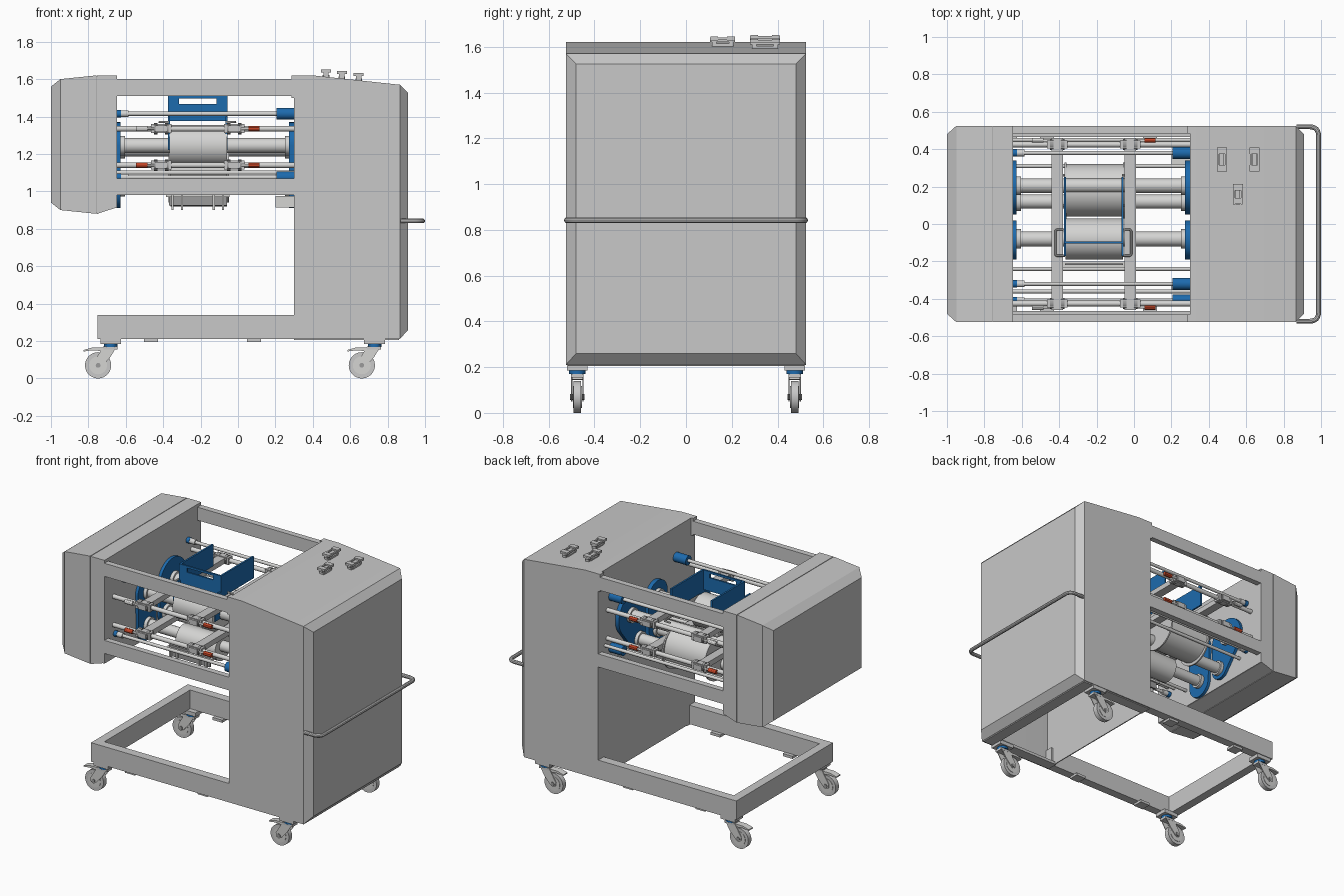
import bpy, bmesh, math
from mathutils import Vector, Matrix

if "Cube" in bpy.data.objects:
    bpy.data.objects.remove(bpy.data.objects["Cube"])


def material(name, rgb):
    m = bpy.data.materials.new(name)
    m.diffuse_color = (*rgb, 1)
    m.use_nodes = True
    m.node_tree.nodes["Principled BSDF"].inputs["Base Color"].default_value = m.diffuse_color
    return m


BODY = material("body grey", (0.58, 0.58, 0.58))
METAL = material("light metal", (0.66, 0.66, 0.65))
DARK = material("dark grey", (0.33, 0.33, 0.33))
BLUE = material("machine blue", (0.012, 0.145, 0.42))
RED = material("lever red", (0.55, 0.06, 0.02))


def finish(name, bm, mat):
    bmesh.ops.recalc_face_normals(bm, faces=bm.faces)
    me = bpy.data.meshes.new(name)
    bm.to_mesh(me)
    bm.free()
    me.materials.append(mat)
    ob = bpy.data.objects.new(name, me)
    bpy.context.collection.objects.link(ob)
    return ob


def box(name, x, y, z, mat=BODY):
    """Box from (min, max) ranges."""
    bm = bmesh.new()
    bmesh.ops.create_cube(bm, size=1)
    for v in bm.verts:
        v.co = [r[0] + (c + 0.5) * (r[1] - r[0]) for r, c in zip((x, y, z), v.co)]
    return finish(name, bm, mat)


def cyl(name, c, r, length, axis="X", mat=METAL, n=32, r2=None):
    bm = bmesh.new()
    rot = {"X": Matrix.Rotation(math.pi / 2, 4, "Y"),
           "Y": Matrix.Rotation(math.pi / 2, 4, "X"), "Z": Matrix()}[axis]
    bmesh.ops.create_cone(bm, cap_ends=True, segments=n, radius1=r, radius2=r2 or r,
                          depth=length, matrix=Matrix.Translation(c) @ rot)
    return finish(name, bm, mat)


def rod(name, x0, x1, y, z, r, mat=METAL, n=32):
    return cyl(name, ((x0 + x1) / 2, y, z), r, x1 - x0, "X", mat, n)


def prism(name, pts, y0, y1, mat):
    """Extrude an x-z outline along y."""
    bm = bmesh.new()
    f = bm.faces.new([bm.verts.new((x, y0, z)) for x, z in pts])
    ext = bmesh.ops.extrude_face_region(bm, geom=[f])["geom"]
    bmesh.ops.translate(bm, verts=[e for e in ext if isinstance(e, bmesh.types.BMVert)],
                        vec=(0, y1 - y0, 0))
    return finish(name, bm, mat)


def loft(name, sections, mat=BODY, open_bottom=False):
    """Join rectangular sections (x, half width, z low, z high) along x."""
    bm = bmesh.new()
    rings = [[bm.verts.new((x, y, z)) for y, z in ((-w, a), (w, a), (w, b), (-w, b))]
             for x, w, a, b in sections]
    for i, (p, q) in enumerate(zip(rings, rings[1:])):
        for k in range(4):
            if open_bottom and k == 0 and i < len(rings) - 2:
                continue
            bm.faces.new((p[k], p[(k + 1) % 4], q[(k + 1) % 4], q[k]))
    bm.faces.new(rings[0])
    bm.faces.new(rings[-1])
    return finish(name, bm, mat)


def hull(name, circles, x0, x1, mat=BLUE):
    """Rounded plate wrapped around circles (y, z, r)."""
    bm = bmesh.new()
    for y, z, r in circles:
        for i in range(40):
            a = math.tau * i / 40
            for x in (x0, x1):
                bm.verts.new((x, y + r * math.cos(a), z + r * math.sin(a)))
    res = bmesh.ops.convex_hull(bm, input=bm.verts)
    loose = {e for e in res["geom_interior"] + res["geom_unused"] if isinstance(e, bmesh.types.BMVert)}
    bmesh.ops.delete(bm, geom=list(loose), context="VERTS")
    bmesh.ops.dissolve_limit(bm, angle_limit=0.01, verts=bm.verts, edges=bm.edges)
    return finish(name, bm, mat)


def tube(name, pts, r, mat=METAL, bend=0.03):
    """Round bar along a path with rounded corners."""
    pts = [Vector(p) for p in pts]
    path = [pts[0]]
    for a, b, c in zip(pts, pts[1:], pts[2:]):
        p, q = b + (a - b).normalized() * bend, b + (c - b).normalized() * bend
        path += [p.lerp(b, t).lerp(b.lerp(q, t), t) for t in [i / 6 for i in range(7)]]
    path.append(pts[-1])
    cu = bpy.data.curves.new(name, "CURVE")
    cu.dimensions, cu.bevel_depth, cu.bevel_resolution, cu.use_fill_caps = "3D", r, 3, True
    sp = cu.splines.new("POLY")
    sp.points.add(len(path) - 1)
    for s, p in zip(sp.points, path):
        s.co = (*p, 1)
    cu.materials.append(mat)
    ob = bpy.data.objects.new(name, cu)
    bpy.context.collection.objects.link(ob)


# Housings: hollow right cabinet, left cover and its inner wall
cab = loft("cabinet", [(0.30, 0.525, 0.21, 1.62), (0.40, 0.525, 0.21, 1.62), (0.865, 0.525, 0.21, 1.57),
                       (0.91, 0.48, 0.26, 1.525)], open_bottom=True)
sol = cab.modifiers.new("wall", "SOLIDIFY")
sol.thickness, sol.offset = 0.01, -1
loft("left_cover", [(-1.0, 0.48, 0.94, 1.56), (-0.95, 0.525, 0.90, 1.60), (-0.757, 0.525, 0.88, 1.62)])
loft("left_housing", [(-0.753, 0.525, 0.88, 1.62), (-0.66, 0.525, 0.91, 1.62)])
box("cover_seam", (-0.76, -0.75), (-0.52, 0.52), (0.885, 1.615), DARK)
box("left_wall", (-0.662, -0.648), (-0.525, 0.525), (0.91, 1.62))

# Front and back frame beams, base rails
for s, side in ((-1, "front"), (1, "back")):
    y = sorted((s * 0.485, s * 0.525))
    box(side + "_top_beam", (-0.65, 0.302), y, (1.51, 1.60))
    box(side + "_beam_end", (0.285, 0.302), y, (1.50, 1.62))
    box(side + "_lower_beam", (-0.65, 0.302), y, (0.98, 1.07))
    box(side + "_base_rail", (-0.75, 0.32), sorted((s * 0.465, s * 0.525)), (0.21, 0.34))
    box(side + "_cabinet_foot_rail", (0.30, 0.86), sorted((s * 0.44, s * 0.515)), (0.205, 0.225))
    for x in (-0.465, 0.085):
        box(side + "_rail_tab", (x - 0.037, x + 0.037), sorted((s * 0.44, s * 0.51)), (0.194, 0.212))
box("base_end_rail", (-0.75, -0.69), (-0.525, 0.525), (0.21, 0.34))
box("cabinet_foot_end_rail", (0.78, 0.86), (-0.5, 0.5), (0.205, 0.225))

# Push handle
tube("push_handle", [(0.87, -0.52, 0.842), (0.987, -0.52, 0.842), (0.987, 0.52, 0.842), (0.87, 0.52, 0.842)],
     0.013, BODY, 0.05)

# Roof latches
for x, y, z, h in ((0.47, 0.345, 1.61, 0.065), (0.645, 0.345, 1.592, 0.065), (0.555, 0.16, 1.602, 0.055)):
    box("latch_base", (x - 0.018, x + 0.018), (y - h + 0.02, y + h - 0.02), (z - 0.01, z + 0.012))
    box("latch_bar", (x - 0.012, x + 0.012), (y - h, y + h), (z + 0.018, z + 0.032))
    for s in (-1, 1):
        cy = y + s * (h - 0.018)
        box("latch_post", (x - 0.014, x + 0.014), (cy - 0.01, cy + 0.01), (z, z + 0.03))
        box("latch_cap", (x - 0.027, x + 0.027), (cy - 0.017, cy + 0.017), (z + 0.026, z + 0.042))
        box("latch_rail", (x + s * 0.021 - 0.005, x + s * 0.021 + 0.005), (y - h, y + h), (z + 0.027, z + 0.038))

# Casters: wheel trails towards -x from the swivel
FORK = [(0.032, 0.17), (-0.04, 0.17), (-0.092, 0.085), (-0.088, 0.06), (-0.068, 0.05), (-0.05, 0.06), (-0.005, 0.11)]
for sx in (-0.68, 0.73):
    for y in (-0.475, 0.475):
        wx = sx - 0.068
        box("caster_plate", (sx - 0.055, sx + 0.055), (y - 0.045, y + 0.045), (0.185, 0.212))
        cyl("caster_swivel", (sx, y, 0.178), 0.036, 0.018, "Z", BLUE)
        box("caster_crown", (sx - 0.04, sx + 0.035), (y - 0.028, y + 0.028), (0.155, 0.171))
        for s in (-1, 1):
            prism("caster_fork", [(sx + a, b) for a, b in FORK], y + s * 0.022, y + s * 0.027, METAL)
        cyl("caster_wheel", (wx, y, 0.07), 0.07, 0.034, "Y", BODY, 40)
        cyl("caster_rim", (wx, y, 0.07), 0.048, 0.039, "Y", METAL)
        cyl("caster_axle", (wx, y, 0.07), 0.013, 0.062, "Y", DARK, 12)
        prism("brake_pedal", [(sx - 0.03, 0.165), (sx - 0.10, 0.165), (sx - 0.145, 0.152), (sx - 0.145, 0.144),
                              (sx - 0.10, 0.15), (sx - 0.03, 0.145)], y - 0.022, y + 0.022, METAL)

# Blue bearing plates at both ends of the shafts
for x0, x1 in ((-0.652, -0.628), (0.272, 0.302)):
    hull("rear_bearing_plate", [(0.195, 1.225, 0.145), (0.125, 1.03, 0.075)], x0, x1)
    hull("front_bearing_plate", [(-0.085, 1.245, 0.105), (-0.085, 1.005, 0.095)], x0, x1)

# Shafts with end collars, and the drums
for y, z, r in ((-0.08, 1.245, 0.04), (-0.08, 1.02, 0.036), (0.205, 1.225, 0.038), (0.12, 1.03, 0.038)):
    rod("roller_shaft", -0.65, 0.29, y, z, r)
    for x0, x1 in ((-0.63, -0.605), (0.25, 0.275)):
        rod("shaft_collar", x0, x1, y, z, r + 0.012)
rod("front_drum", -0.365, -0.06, -0.08, 1.245, 0.11, METAL, 48)
rod("rear_drum", -0.36, -0.06, 0.18, 1.10, 0.14, METAL, 48)
rod("lower_drum", -0.36, -0.06, -0.08, 1.005, 0.085, METAL, 48)
for x in (-0.372, -0.058):
    rod("drum_flange", x, x + 0.01, 0.18, 1.09, 0.15, BODY, 48)

# Blue bracket with a grip slot, over the drums
for x in (-0.375, -0.067):
    box("bracket_side", (x, x + 0.012), (-0.10, 0.25), (1.36, 1.51), BLUE)
    box("bracket_leg", (x, x + 0.012), (-0.17, -0.06), (1.22, 1.40), BLUE)
for x, z in (((-0.375, -0.055), (1.375, 1.467)), ((-0.375, -0.055), (1.496, 1.51)),
             ((-0.375, -0.315), (1.46, 1.50)), ((-0.115, -0.055), (1.46, 1.50))):
    box("bracket_front", x, (-0.105, -0.093), z, BLUE)

# Loop grips beside the drums
for x, d in ((-0.37, -0.05), (-0.065, 0.05)):
    for y0, y1, z in ((0.10, 0.26, 1.28), (-0.17, -0.03, 1.37)):
        tube("loop_grip", [(x, y0, z), (x + d, y0, z), (x + d, y1, z), (x, y1, z)], 0.006, METAL, 0.012)

# Carriage rods with clamps, arms and levers, front and back
for s, side in ((-1, "front"), (1, "back")):
    for z in (1.335, 1.14):
        y = s * 0.425
        rod(side + "_carriage_rod", -0.65, 0.30, y, z, 0.015)
        for x, d in ((-0.41, -1), (-0.02, 1)):
            box(side + "_arm", (x - 0.03, x + 0.03), sorted((0, s * 0.46)), (z - 0.018, z + 0.018))
            box(side + "_clamp", (x - 0.055, x + 0.055), (y - 0.022, y + 0.022), (z - 0.024, z + 0.024))
            for k in (-0.03, 0.03):
                rod("clamp_ring", x + k - 0.009, x + k + 0.009, y, z, 0.03, DARK, 16)
            mat = METAL if (z > 1.2 and d < 0) else RED
            rod("lever_stem", min(x, x + d * 0.09), max(x, x + d * 0.09), y - 0.02 * -s, z, 0.007, METAL, 12)
            rod("lever_grip", x + d * 0.105 - 0.03, x + d * 0.105 + 0.03, y + s * 0.02, z, 0.014, mat, 12)
            # Pointed guide finger towards the drum
            cyl("guide_finger", (x - d * 0.085, y, z), 0.012, 0.07, "X", METAL, 12, 0.004)

# Guide rods with blue knobs
for y, z in ((-0.32, 1.415), (0.38, 1.415), (-0.41, 1.075), (0.38, 1.06)):
    rod("guide_rod", -0.65, 0.22, y, z, 0.011)
    rod("guide_knob", 0.205, 0.302, y, z, 0.032, BLUE)
    rod("guide_collar", -0.65, -0.625, y, z, 0.02, BLUE)
    rod("guide_stop", -0.625, -0.585, y, z, 0.018)
for y, z in ((-0.36, 1.10), (-0.24, 1.03), (0.31, 1.03), (0.45, 1.10)):
    rod("thin_rod", -0.65, 0.30, y, z, 0.011)

# Sheet tray and stops under the lower beam
box("tray_panel", (-0.37, -0.06), (-0.22, -0.21), (0.925, 1.0), DARK)
box("tray_lip", (-0.385, -0.045), (-0.23, -0.20), (0.97, 0.985), METAL)
for x in (-0.35, -0.30, -0.13, -0.08):
    box("tray_pin", (x - 0.006, x + 0.006), (-0.24, -0.225), (0.90, 0.98), METAL)
for y in (-0.34, 0.34):
    box("stop_block", (0.20, 0.30), (y - 0.03, y + 0.03), (0.915, 0.975), METAL)

# Smooth rounded parts, keep edges sharp
bpy.ops.object.select_all(action="SELECT")
bpy.context.view_layer.objects.active = cab
bpy.ops.object.convert(target="MESH")
bpy.ops.object.shade_smooth_by_angle(angle=math.radians(30))
